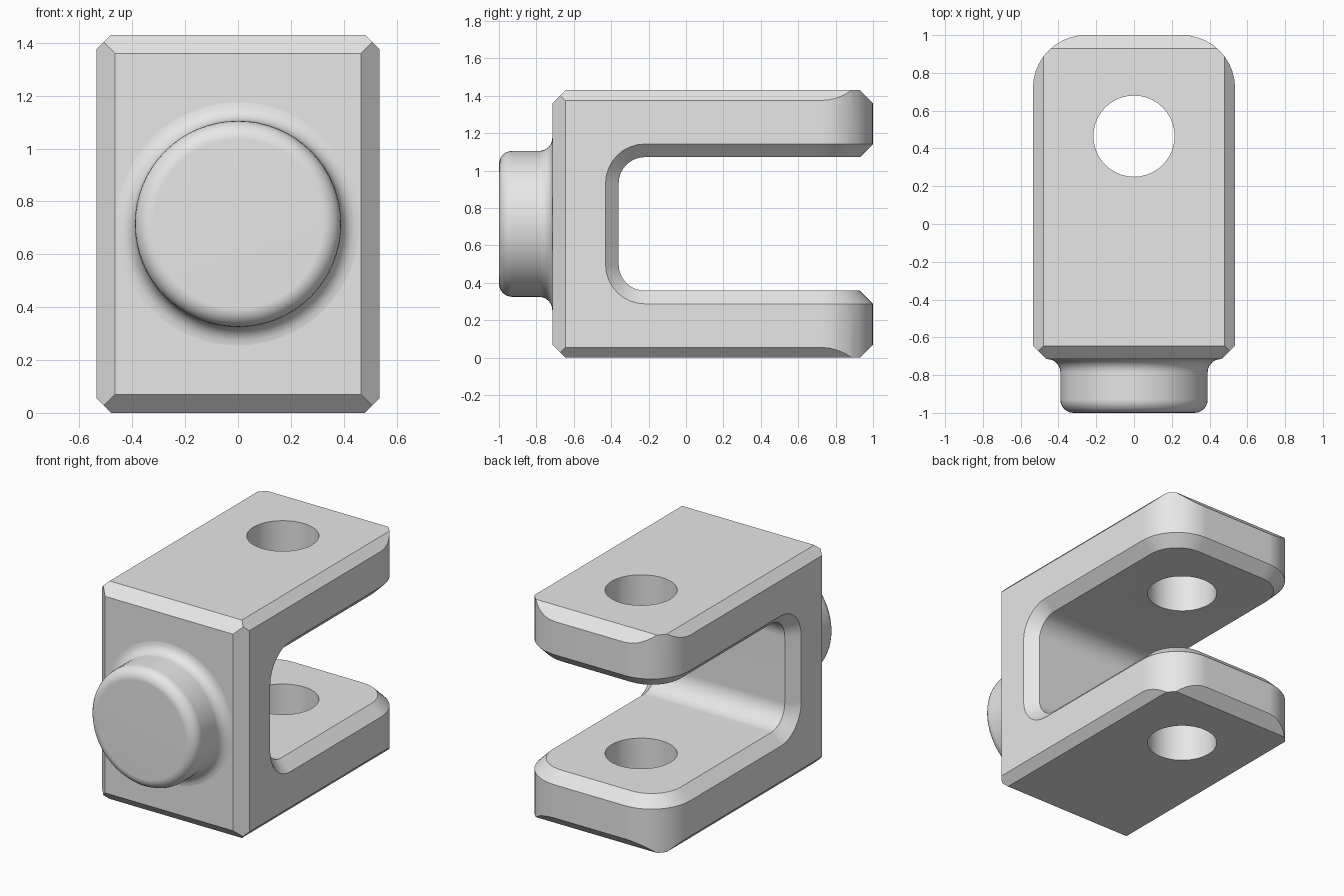
import bpy, bmesh, math
from mathutils import Vector

cube = bpy.data.objects.get("Cube")
if cube:
    bpy.data.objects.remove(cube, do_unlink=True)

W, FRONT, BACK, H = 0.535, -0.715, 1.0, 1.43
MID = H / 2
SLOT_LOW, SLOT_END, SLOT_R = 0.358, -0.36, 0.14
CORNER_R, CHAMFER, SIDE_CHAMFER = 0.28, 0.07, 0.055

steel = bpy.data.materials.new("plain_grey")
steel.use_nodes = True
grey = (0.8, 0.8, 0.8, 1)
steel.diffuse_color = grey
steel.node_tree.nodes["Principled BSDF"].inputs["Base Color"].default_value = grey


def arc(cx, cy, r, start, end, steps=10):
    angles = [math.radians(start + (end - start) * i / steps) for i in range(steps + 1)]
    return [(cx + r * math.cos(a), cy + r * math.sin(a)) for a in angles]


def make_object(name, bm):
    bmesh.ops.recalc_face_normals(bm, faces=bm.faces[:])
    mesh = bpy.data.meshes.new(name)
    bm.to_mesh(mesh)
    bm.free()
    mesh.materials.append(steel)
    obj = bpy.data.objects.new(name, mesh)
    bpy.context.collection.objects.link(obj)
    return obj


def prism(name, points, direction):
    bm = bmesh.new()
    face = bm.faces.new([bm.verts.new(p) for p in points])
    ext = bmesh.ops.extrude_face_region(bm, geom=[face])
    verts = [g for g in ext["geom"] if isinstance(g, bmesh.types.BMVert)]
    bmesh.ops.translate(bm, verts=verts, vec=direction)
    return make_object(name, bm)


def activate(obj):
    bpy.ops.object.select_all(action="DESELECT")
    obj.select_set(True)
    bpy.context.view_layer.objects.active = obj


def cut(obj, cutter):
    activate(obj)
    mod = obj.modifiers.new("cut", "BOOLEAN")
    mod.operation, mod.solver, mod.object = "DIFFERENCE", "EXACT", cutter
    bpy.ops.object.modifier_apply(modifier=mod.name)
    bpy.data.objects.remove(cutter, do_unlink=True)


def smooth(obj):
    activate(obj)
    bpy.ops.object.shade_smooth_by_angle(angle=math.radians(30))
    mod = obj.modifiers.new("even_normals", "WEIGHTED_NORMAL")
    mod.keep_sharp = True


# Fork body: plan outline with rounded far corners and chamfered front corners
half = [(W - CHAMFER, FRONT), (W, FRONT + CHAMFER)]
half += arc(W - CORNER_R, BACK - CORNER_R, CORNER_R, 0, 90)
outline = half + [(-x, y) for x, y in reversed(half)]
fork = prism("fork_body", [(x, y, 0) for x, y in outline], (0, 0, H))

# Slot between the arms, with filleted inner corners
low = arc(SLOT_END + SLOT_R, SLOT_LOW + SLOT_R, SLOT_R, 270, 180, 8)
side = [(BACK + 1, SLOT_LOW)] + low
side += [(y, H - z) for y, z in reversed(side)]
cut(fork, prism("slot_cutter", [(-1, y, z) for y, z in side], (2, 0, 0)))

# Chamfer the slot rim all the way round the arms
bm = bmesh.new()
bm.from_mesh(fork.data)
bmesh.ops.remove_doubles(bm, verts=bm.verts[:], dist=0.0001)
bm.normal_update()
inner = {f for f in bm.faces if abs(f.normal.x) < 0.01
         and all(SLOT_LOW - 0.01 < v.co.z < H - SLOT_LOW + 0.01 for v in f.verts)}
rim = [e for e in bm.edges if sum(f in inner for f in e.link_faces) == 1]
bmesh.ops.bevel(bm, geom=rim, offset=CHAMFER, offset_type="OFFSET",
                segments=1, affect="EDGES", clamp_overlap=False)

# Straight chamfers along the outer top and bottom edges
for up in (1, -1):
    for direction, reach, size in (((1, 0), W, SIDE_CHAMFER), ((-1, 0), W, SIDE_CHAMFER),
                                   ((0, 1), BACK, CHAMFER), ((0, -1), -FRONT, CHAMFER)):
        d = Vector((*direction, 0))
        z = MID + up * (MID - size)
        res = bmesh.ops.bisect_plane(
            bm, geom=bm.verts[:] + bm.edges[:] + bm.faces[:], dist=0.00001,
            plane_co=d * reach + Vector((0, 0, z)),
            plane_no=(d + Vector((0, 0, up))).normalized(), clear_outer=True)
        edges = [g for g in res["geom_cut"] if isinstance(g, bmesh.types.BMEdge)]
        bmesh.ops.holes_fill(bm, edges=edges, sides=0)
bmesh.ops.recalc_face_normals(bm, faces=bm.faces[:])
bm.to_mesh(fork.data)
bm.free()

# Pin hole through both arms
ring = arc(0, 0.465, 0.215, 0, 360, 40)[:-1]
cut(fork, prism("hole_cutter", [(x, y, -1) for x, y in ring], (0, 0, 4)))
smooth(fork)

# Round boss on the front, with a rounded rim and a flared foot
R, r = 0.39, 0.07
profile = [(0, -1)] + arc(R - r, -1 + r, r, -90, 0, 6)
profile += arc(R + r, FRONT - r, r, 180, 90, 6)
bm = bmesh.new()
verts = [bm.verts.new((x, y, 0)) for x, y in profile]
edges = [bm.edges.new(pair) for pair in zip(verts, verts[1:])]
bmesh.ops.spin(bm, geom=verts + edges, cent=(0, 0, 0), axis=(0, 1, 0),
               angle=math.tau, steps=64, use_duplicate=False)
bmesh.ops.remove_doubles(bm, verts=bm.verts[:], dist=0.0001)
boss = make_object("front_boss", bm)
boss.location.z = MID
smooth(boss)
